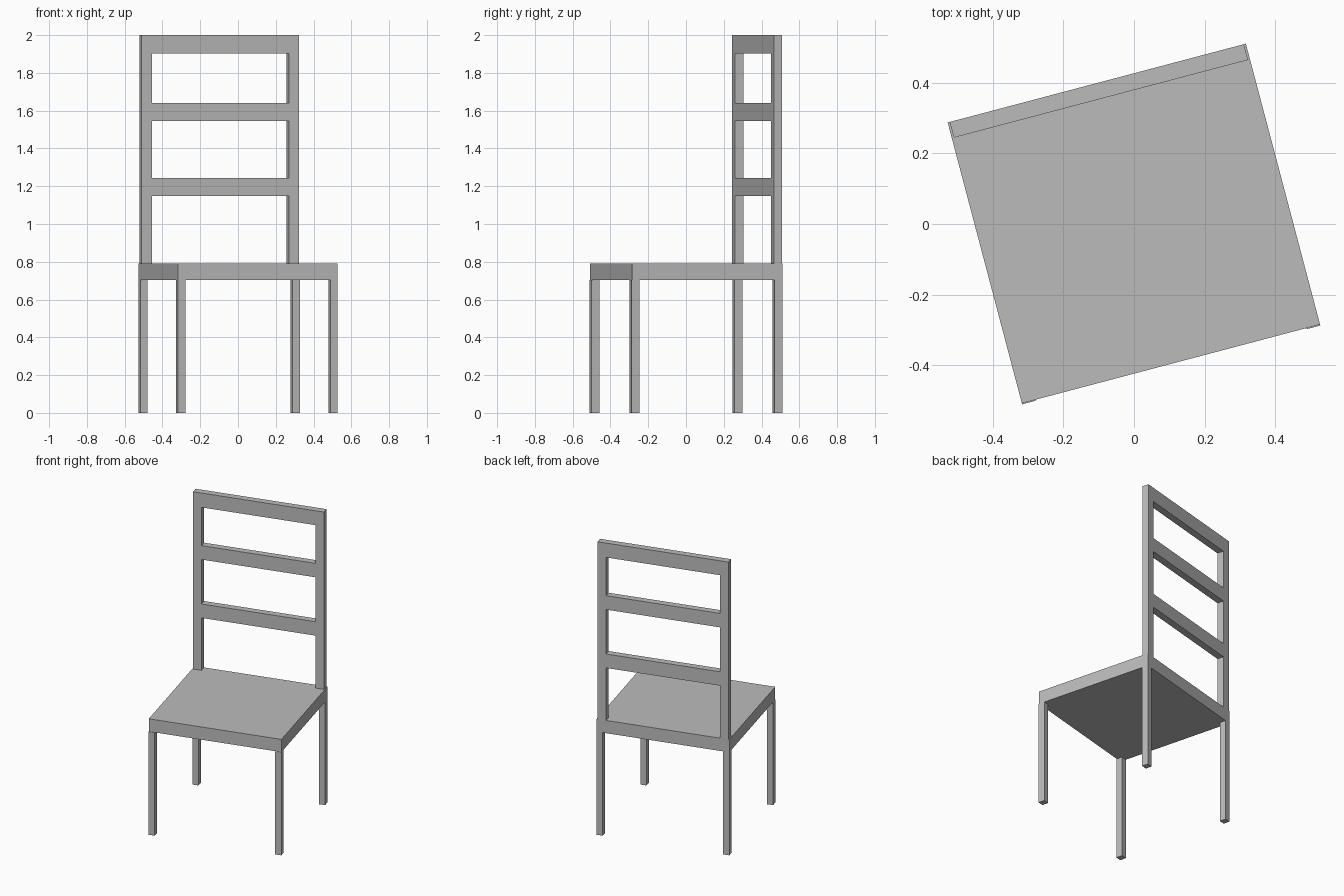
import bpy
import math
from mathutils import Matrix

cube = bpy.data.objects.get("Cube")
if cube:
    bpy.data.objects.remove(cube, do_unlink=True)

grey = bpy.data.materials.new("plain grey")
grey.use_nodes = True
grey.diffuse_color = (0.5, 0.5, 0.5, 1)
bsdf = next(n for n in grey.node_tree.nodes if n.type == "BSDF_PRINCIPLED")
bsdf.inputs["Base Color"].default_value = (0.5, 0.5, 0.5, 1)

# The whole chair is turned about the vertical axis
TURN = Matrix.Rotation(math.radians(14.8), 4, "Z")
WIDTH, DEPTH = 0.874, 0.826
HW, HD = WIDTH / 2, DEPTH / 2
SEAT_LOW, SEAT_TOP, TOP = 0.703, 0.79, 2.0


def box(name, x, y, z):
    """Box between (low, high) pairs, in the chair's own axes."""
    size = [b - a for a, b in (x, y, z)]
    centre = [(a + b) / 2 for a, b in (x, y, z)]
    bpy.ops.mesh.primitive_cube_add(size=1)
    ob = bpy.context.object
    ob.name = name
    ob.data.transform(TURN @ Matrix.Translation(centre) @ Matrix.Diagonal((*size, 1)))
    ob.data.materials.append(grey)
    return ob


def side_span(side, outer, thick):
    """Span of a part whose outer face lies at the given distance."""
    return sorted((side * outer, side * (outer - thick)))


# Seat slab, its front edge just behind the front legs
box("seat", (-HW, HW), (-HD + 0.003, HD), (SEAT_LOW, SEAT_TOP))

# Legs at the corners, posts of the back a little inside the seat edge
LEG_W, LEG_D = 0.04, 0.043
POST_W, POST_D, INSET = 0.056, 0.046, 0.006
back_y = (HD - POST_D, HD)
for side, word in ((-1, "right"), (1, "left")):
    leg_x = side_span(side, HW, LEG_W)
    for end, place in ((-1, "front"), (1, "back")):
        box(f"{place}_{word}_leg", leg_x, side_span(end, HD, LEG_D), (0, SEAT_LOW))
    box(f"{word}_back_post", side_span(side, HW - INSET, POST_W), back_y, (SEAT_TOP, TOP))

# Rails across the back
rail_x = HW - INSET - POST_W
for name, low, high in (("lower_rail", 1.148, 1.243),
                        ("middle_rail", 1.546, 1.641),
                        ("top_rail", 1.902, TOP)):
    box(name, (-rail_x, rail_x), back_y, (low, high))
